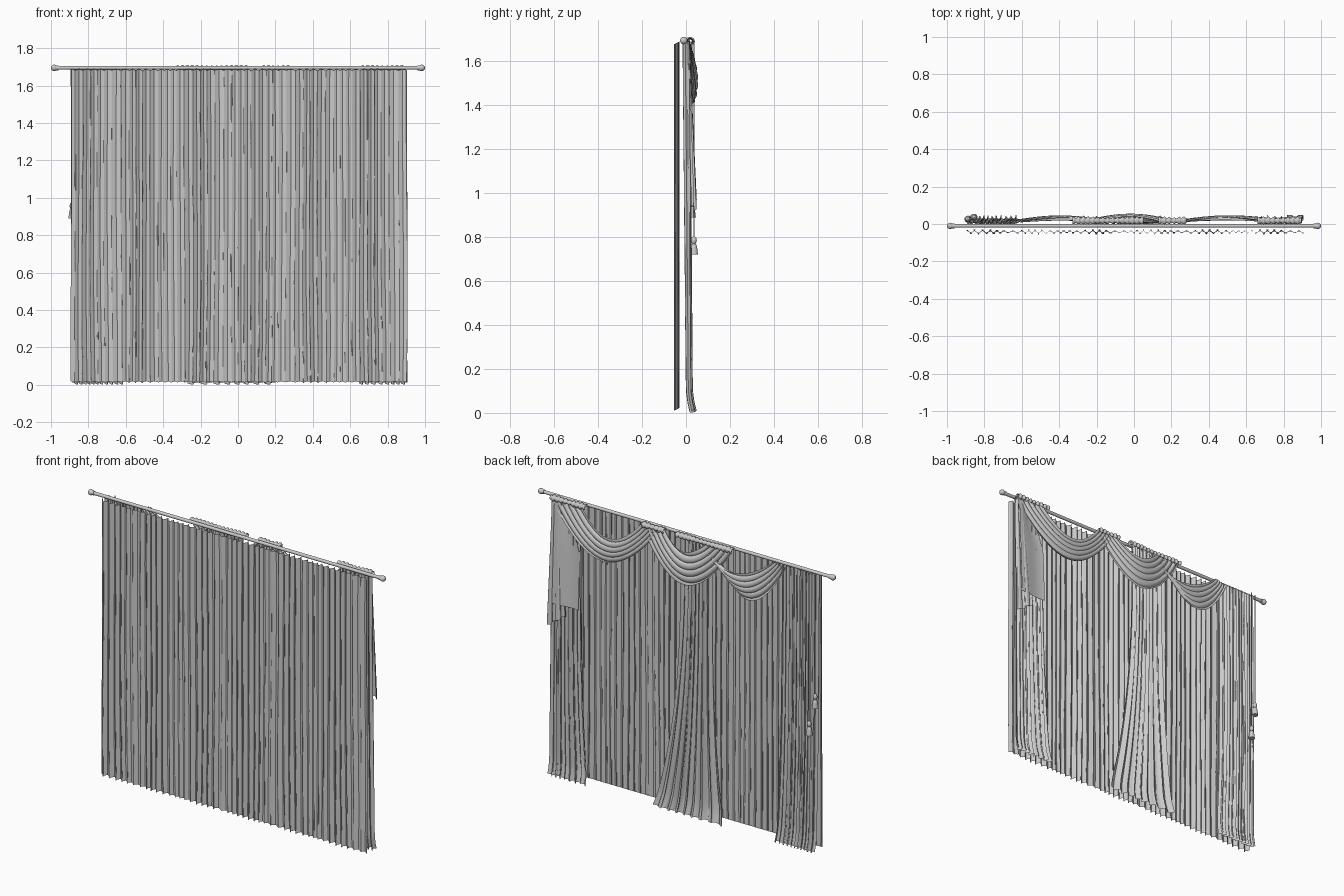
import bpy, bmesh, math
from math import sin, cos, pi

cube = bpy.data.objects.get("Cube")
if cube:
    bpy.data.objects.remove(cube)

grey = bpy.data.materials.new("grey_fabric")
grey.use_nodes = True
colour = (0.6, 0.6, 0.6, 1)
grey.diffuse_color = colour
grey.node_tree.nodes["Principled BSDF"].inputs["Base Color"].default_value = colour


def lerp(a, b, t):
    return a + (b - a) * t


def finish(name, bm, angle=50):
    mesh = bpy.data.meshes.new(name)
    bm.to_mesh(mesh)
    bm.free()
    obj = bpy.data.objects.new(name, mesh)
    bpy.context.collection.objects.link(obj)
    mesh.materials.append(grey)
    bpy.ops.object.select_all(action="DESELECT")
    obj.select_set(True)
    bpy.context.view_layer.objects.active = obj
    bpy.ops.object.shade_smooth_by_angle(angle=math.radians(angle))
    return obj


def sheet(name, nu, nv, point):
    """Cloth surface from point(u, v), with u and v from 0 to 1."""
    bm = bmesh.new()
    rows = [[bm.verts.new(point(i / nu, j / nv)) for i in range(nu + 1)]
            for j in range(nv + 1)]
    for a, b in zip(rows, rows[1:]):
        for i in range(nu):
            bm.faces.new((a[i], b[i], b[i + 1], a[i + 1]))
    return finish(name, bm)


def lathe(name, profile, centre, axis="z", sides=16):
    """Turned part from (radius, distance) pairs along an axis."""
    bm = bmesh.new()
    rings = []
    for r, h in profile:
        ring = []
        for k in range(sides):
            c, s = r * cos(2 * pi * k / sides), r * sin(2 * pi * k / sides)
            p = (c, s, h) if axis == "z" else (h, c, s)
            ring.append(bm.verts.new([q + o for q, o in zip(p, centre)]))
        rings.append(ring)
    for a, b in zip(rings, rings[1:]):
        for k in range(sides):
            n = (k + 1) % sides
            bm.faces.new((a[k], a[n], b[n], b[k]))
    bm.faces.new(rings[0][::-1])
    bm.faces.new(rings[-1])
    bmesh.ops.recalc_face_normals(bm, faces=bm.faces)
    return finish(name, bm)


# Rod with a ball and collar at each end
ROD_Y, ROD_Z = -0.01, 1.695
lathe("rod", [(0.01, -0.98), (0.01, 0.98)], (0, ROD_Y, ROD_Z), "x")
for side, label in ((1, "left"), (-1, "right")):
    ball = [(0.013, -0.022), (0.013, -0.015)]
    ball += [(0.017 * sin(a * pi / 10), -0.017 * cos(a * pi / 10))
             for a in range(3, 10)] + [(0.001, 0.017)]
    lathe(label + "_finial", [(r, side * h) for r, h in ball],
          (side * 0.983, ROD_Y, ROD_Z), "x")


# Full width pleated back curtain
def sheer(u, v):
    x = lerp(-0.893, 0.9, u)
    phase = 2 * pi * 46 * u + 1.1 * sin(23 * u) + 0.8 * sin(61 * u + 1)
    sway = 0.5 * sin(3 * v + 9 * u) * v
    depth = 0.010 + 0.003 * sin(37 * u)
    y = -0.042 + depth * sin(phase + sway)
    x += 0.007 * sin(2 * (phase + sway)) + 0.004 * sin(5 * v + 30 * u) * v
    return x, y, lerp(1.685, 0.016, v) + 0.5 * (y + 0.042)


sheet("pleated_curtain", 920, 16, sheer)


# Floor length drapes that widen and spill onto the floor
def drape(name, top, bottom, folds, seed, y_top, power):
    def point(u, v):
        spread = v ** power
        spill = max(0, (v - 0.93) / 0.07) ** 2
        x = lerp(lerp(top[0], bottom[0], spread), lerp(top[1], bottom[1], spread), u)
        phase = 2 * pi * folds * u + 1.3 * sin(7 * u + seed) + 0.4 * sin(4 * v + seed)
        wave = sin(phase)
        x += 0.006 * sin(2 * phase)
        y = lerp(y_top, 0.016, v) + 0.013 * wave + 0.003 * sin(2.3 * phase + seed)
        y += 0.016 * spill
        z = lerp(1.69, 0.008, v) + 0.006 * spill * sin(phase + 1)
        return x, y, max(0, z)
    sheet(name, folds * 14, 40, point)


drape("left_drape", (0.70, 0.895), (0.645, 0.9), 8, 0.5, 0.0, 3)
drape("middle_drape", (-0.19, 0.02), (-0.275, 0.195), 8, 2.0, 0.004, 2.6)
drape("right_drape", (-0.89, -0.65), (-0.88, -0.615), 11, 4.0, 0.002, 3)


# Draped swags; each end runs from its inner to its outer attachment
def swag(name, left, right, drop, bulge, seed):
    def point(u, v):
        sag = sin(pi * u) ** 0.85 if 0 < u < 1 else 0
        x = lerp(lerp(left[0], left[1], v), lerp(right[0], right[1], v), u)
        fold = 2 * pi * 5 * v + seed + 0.9 * sin(pi * u + seed)
        ripple = sin(fold)
        full = 0.4 + 0.6 * sag
        y = 0.012 + bulge * sag * (0.55 + 0.45 * sin(pi * v)) + 0.010 * full * ripple
        z = 1.70 - lerp(drop[0], drop[1], v) * sag
        z += 0.012 * full * cos(fold) - 0.02 * v * (1 - sag)
        return x, y, min(z, 1.712)
    sheet(name, 48, 70, point)


swag("left_swag", (0.70, 0.89), (0.28, 0.17), (0.15, 0.30), 0.025, 0.4)
swag("right_swag", (-0.08, -0.22), (-0.60, -0.68), (0.13, 0.27), 0.024, 2.2)
swag("middle_swag", (0.13, 0.28), (-0.17, -0.32), (0.09, 0.29), 0.034, 1.2)


# Gathered cloth bunched behind the rod where swags meet
def gather(name, x0, x1):
    def point(u, v):
        a = lerp(-0.3, 1.1, v) * pi
        bump = 1 + 0.25 * sin(u * (x1 - x0) * 240) + 0.15 * sin(9 * u)
        return (lerp(x0, x1, u), 0.018 + 0.016 * bump * cos(a),
                1.692 + 0.014 * bump * sin(a))
    sheet(name, int((x1 - x0) * 260), 10, point)


gather("centre_gather", -0.33, 0.05)
gather("left_centre_gather", 0.13, 0.28)
gather("left_end_gather", 0.66, 0.895)


# Side tail: a broad panel and a longer rippled strip
def tail_panel(u, v):
    inner = lerp(0.80, 0.70, min(1, v * 2.2))
    y = lerp(0.012, 0.036, v) + 0.005 * sin(5 * u + 1)
    return lerp(0.875, inner, u), y, lerp(1.68, 1.06, v)


def tail_strip(u, v):
    phase = 2 * pi * 2 * u
    x = lerp(lerp(0.895, 0.905, v), lerp(0.83, 0.79, v), u) + 0.008 * v * sin(2 * phase)
    y = lerp(0.012, 0.036, v) + (0.004 + 0.009 * v) * sin(phase)
    return x, y, lerp(1.68, lerp(0.92, 1.0, u), v)


sheet("tail_panel", 16, 16, tail_panel)
sheet("tail_strip", 40, 24, tail_strip)

# Two cords with tassels
TASSEL = [(0.003, 0.085), (0.010, 0.078), (0.013, 0.066), (0.010, 0.054),
          (0.007, 0.050), (0.012, 0.044), (0.015, 0.030), (0.019, 0.0)]
for label, x, y, z in (("outer", -0.888, 0.026, 0.89), ("inner", -0.855, 0.036, 0.72)):
    lathe(label + "_tassel", TASSEL, (x, y, z), sides=12)
    lathe(label + "_cord", [(0.003, z + 0.08), (0.003, 1.69)], (x, y, 0), sides=6)
